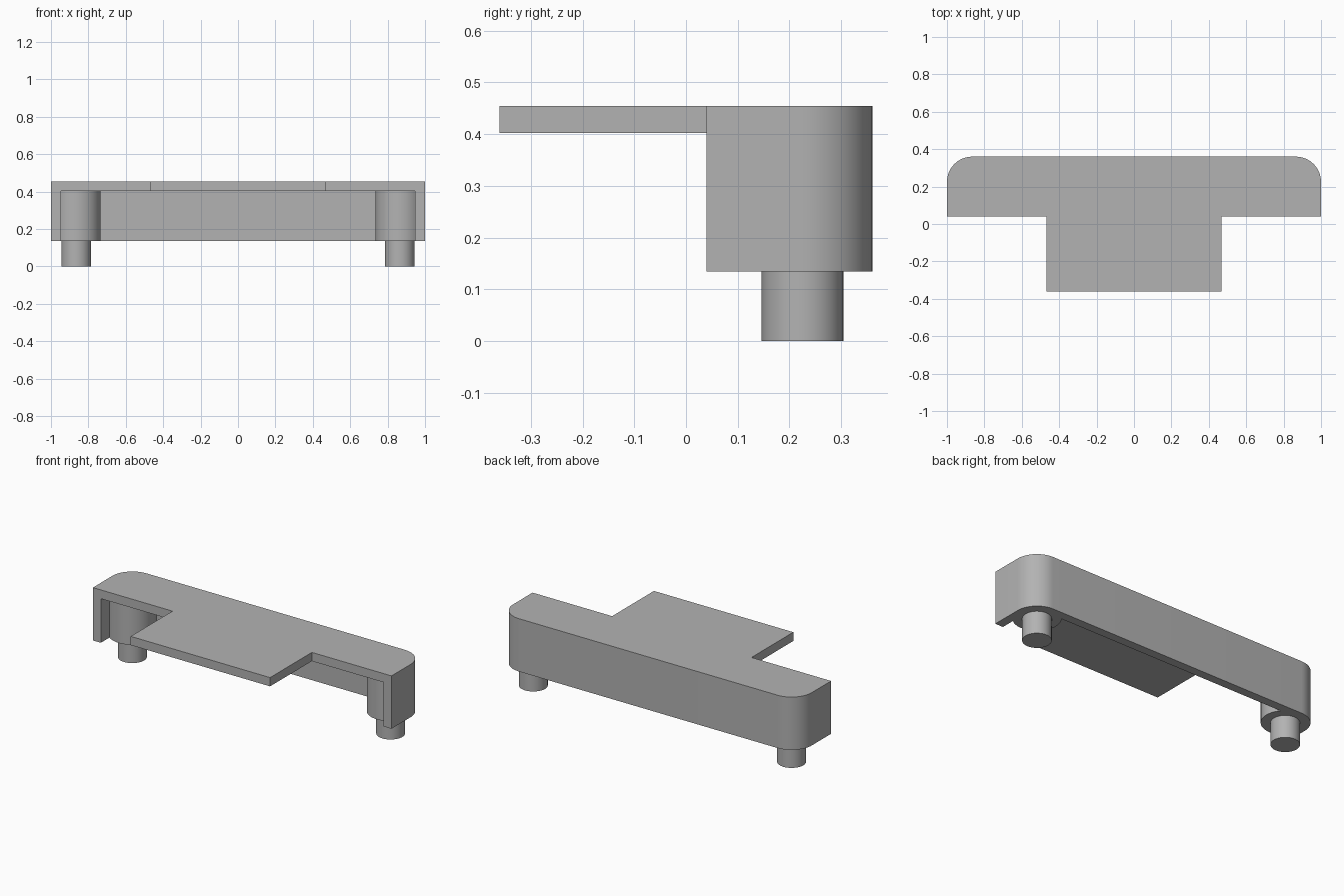
import bpy, bmesh
from math import cos, sin, pi

cube = bpy.data.objects.get("Cube")
if cube:
    bpy.data.objects.remove(cube, do_unlink=True)

# Main dimensions
BACK, FRONT, TAB_FRONT = 0.36, 0.04, -0.36
BOTTOM, CEILING, TOP = 0.135, 0.402, 0.455
WALL, CORNER = 0.053, 0.135
TAB_HALF = 0.467
POST_X, POST_Y = 1 - CORNER, BACK - CORNER

grey = bpy.data.materials.new("plain grey")
grey.use_nodes = True
colour = (0.448, 0.448, 0.448, 1)
grey.diffuse_color = colour
grey.node_tree.nodes["Principled BSDF"].inputs["Base Color"].default_value = colour


def prism(name, outline, z0, z1):
    """Extrude a counter-clockwise outline from z0 to z1."""
    bm = bmesh.new()
    base = bm.faces.new([bm.verts.new((x, y, z0)) for x, y in outline])
    top = bmesh.ops.extrude_face_region(bm, geom=[base])["geom"]
    moved = [v for v in top if isinstance(v, bmesh.types.BMVert)]
    bmesh.ops.translate(bm, verts=moved, vec=(0, 0, z1 - z0))
    bmesh.ops.recalc_face_normals(bm, faces=bm.faces)
    mesh = bpy.data.meshes.new(name)
    bm.to_mesh(mesh)
    bm.free()
    mesh.materials.append(grey)
    obj = bpy.data.objects.new(name, mesh)
    bpy.context.collection.objects.link(obj)
    return obj


def arc(cx, cy, r, a0, a1, steps):
    return [(cx + r * cos(a0 + (a1 - a0) * i / steps),
             cy + r * sin(a0 + (a1 - a0) * i / steps)) for i in range(steps + 1)]


def rounded_back(half, front, r):
    """Straight front edge, two rounded back corners around the post axes."""
    return ([(-half, front), (half, front)]
            + arc(POST_X, POST_Y, r, 0, pi / 2, 16)
            + arc(-POST_X, POST_Y, r, pi / 2, pi, 16))


def cylinder(name, x, r, z0, z1):
    return prism(name, arc(x, POST_Y, r, 0, 2 * pi, 64)[:-1], z0, z1)


def activate(obj):
    bpy.ops.object.select_all(action="DESELECT")
    obj.select_set(True)
    bpy.context.view_layer.objects.active = obj


def combine(target, other, operation):
    mod = target.modifiers.new(operation.lower(), "BOOLEAN")
    mod.object, mod.operation, mod.solver = other, operation, "EXACT"
    activate(target)
    bpy.ops.object.modifier_apply(modifier=mod.name)
    bpy.data.objects.remove(other, do_unlink=True)


def smooth(obj):
    activate(obj)
    bpy.ops.object.shade_smooth_by_angle(angle=pi / 6)


# Housing: rounded block hollowed from below and from the front
housing = prism("housing", rounded_back(1, FRONT, CORNER), BOTTOM, TOP)
cavity = prism("cavity_cutter", rounded_back(1 - WALL, FRONT - 0.1, CORNER - WALL),
               BOTTOM - 0.1, CEILING)
combine(housing, cavity, "DIFFERENCE")

# Flat tab reaching forward from the top plate
tab = prism("tab", [(-TAB_HALF, TAB_FRONT), (TAB_HALF, TAB_FRONT),
                    (TAB_HALF, FRONT + 0.1), (-TAB_HALF, FRONT + 0.1)], CEILING, TOP)
combine(housing, tab, "UNION")

# Posts fused into the back corners, with a thinner pin below each
for side, x in (("right", -POST_X), ("left", POST_X)):
    post = cylinder("post", x, 0.131, BOTTOM, CEILING + 0.02)
    combine(housing, post, "UNION")
    smooth(cylinder(side + "_pin", x, 0.079, 0, BOTTOM))
smooth(housing)
